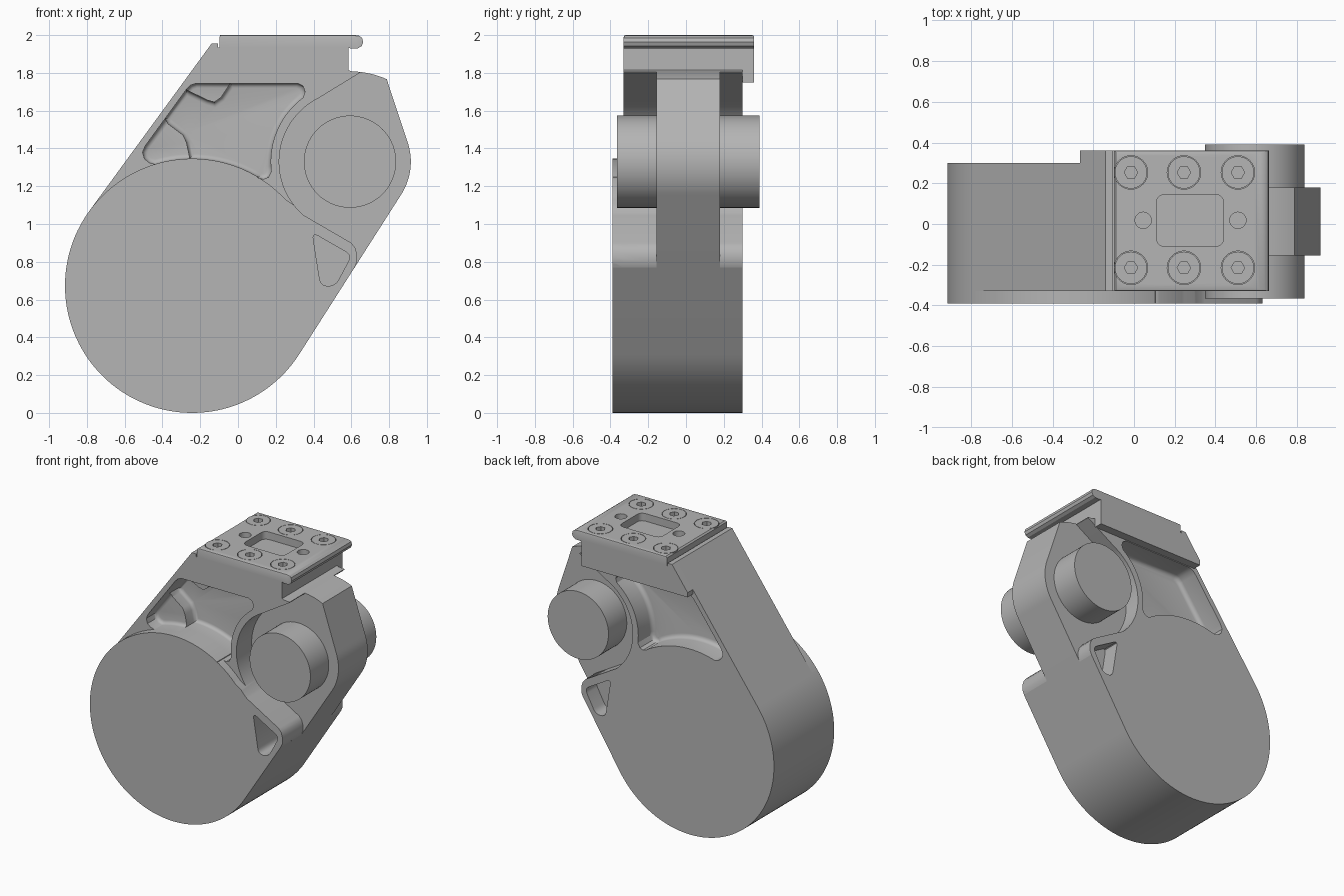
import bpy, bmesh
from math import sin, cos, radians
from mathutils import Vector

if "Cube" in bpy.data.objects:
    bpy.data.objects.remove(bpy.data.objects["Cube"])

DISC = (-0.243, 0.673)   # centre of the big round housing
BOSS = (0.593, 1.33)     # centre of the cross shaft

grey = bpy.data.materials.new("dark_grey")
grey.diffuse_color = (0.46, 0.46, 0.46, 1)
grey.use_nodes = True
grey.node_tree.nodes["Principled BSDF"].inputs["Base Color"].default_value = grey.diffuse_color


def arc(c, r, a0, a1, n):
    """Points on an arc, angles in degrees."""
    return [(c[0] + r * cos(radians(a0 + (a1 - a0) * i / n)),
             c[1] + r * sin(radians(a0 + (a1 - a0) * i / n))) for i in range(n + 1)]


def circle(c, r, n):
    return arc(c, r, 0, 360, n)[:-1]


def rounded(pts, r, n=5):
    """Round every corner of a polygon."""
    out = []
    for i, p in enumerate(pts):
        p, a, b = Vector(p), Vector(pts[i - 1]), Vector(pts[(i + 1) % len(pts)])
        s, e = p + (a - p).normalized() * r, p + (b - p).normalized() * r
        for k in range(n + 1):
            t = k / n
            out.append(tuple(s * (1 - t) ** 2 + p * 2 * t * (1 - t) + e * t * t))
    return out


def prism(name, pts, a, b, axis='y', fillet=0):
    """Extrude a profile from a to b; fillet rounds the rim at end b."""
    bm = bmesh.new()
    place = (lambda p, d: (p[0], d, p[1])) if axis == 'y' else (lambda p, d: (p[0], p[1], d))
    lo = [bm.verts.new(place(p, a)) for p in pts]
    hi = [bm.verts.new(place(p, b)) for p in pts]
    bm.faces.new(lo)
    end = bm.faces.new(hi)
    for i in range(len(pts)):
        bm.faces.new((lo[i - 1], lo[i], hi[i], hi[i - 1]))
    bmesh.ops.recalc_face_normals(bm, faces=bm.faces)
    if fillet:
        bmesh.ops.bevel(bm, geom=list(end.edges), offset=fillet, segments=4,
                        profile=0.5, affect='EDGES', clamp_overlap=False)
    me = bpy.data.meshes.new(name)
    bm.to_mesh(me)
    bm.free()
    me.materials.append(grey)
    ob = bpy.data.objects.new(name, me)
    bpy.context.collection.objects.link(ob)
    return ob


def activate(ob):
    bpy.ops.object.select_all(action='DESELECT')
    ob.select_set(True)
    bpy.context.view_layer.objects.active = ob


def cut(ob, *cutters):
    """Subtract the cutters from the object and discard them."""
    for c in cutters:
        activate(ob)
        m = ob.modifiers.new("cut", 'BOOLEAN')
        m.operation, m.solver, m.object = 'DIFFERENCE', 'EXACT', c
        bpy.ops.object.modifier_apply(modifier=m.name)
        bpy.data.objects.remove(c)


def smooth(ob):
    activate(ob)
    bpy.ops.object.shade_smooth_by_angle(angle=radians(30))


# Shared profile pieces
lug_corner = [(0.6174, 0.77), (0.63, 0.80), (0.63, 0.84), (0.62, 0.875), (0.60, 0.90)]
triangle = rounded([(0.393, 0.955), (0.602, 0.835), (0.515, 0.672), (0.438, 0.672)], 0.038)
boss_side = arc(BOSS, 0.42, 187, 132, 14)
pocket_top_right = [(0.345, 1.67), (0.355, 1.70), (0.345, 1.73), (0.315, 1.745)]
pocket_low_right = [(0.105, 1.245), (0.135, 1.237), (0.16, 1.247)]

# Main body: full silhouette
body = prism("main_body",
             arc(DISC, 0.673, 143.8, 327.3, 72)
             + arc(BOSS, 0.322, -33, 19, 16)
             + arc(BOSS, 0.478, 66, 89, 8)
             + [(0.585, 1.815), (0.585, 1.935), (-0.105, 1.935),
                (-0.105, 1.955), (-0.14, 1.955)], -0.39, 0.30)

# Step the front back, leaving the raised disc and its corner lug
step = (arc(DISC, 0.673, 43, 143, 50) + [(-1.0, 1.2), (-1.0, 2.2), (1.3, 2.2), (1.3, 0.77)]
        + lug_corner)
cut(body, prism("cutter", step, -0.6, -0.33))

# Clearance around the shaft, leaving the central web
clearance = (arc(BOSS, 0.375, 117, 229, 36) + lug_corner[::-1]
             + [(1.3, 0.77), (1.3, 1.9), (0.645, 1.9), (0.645, 1.80)])
cut(body, prism("cutter", clearance, -0.6, -0.155), prism("cutter", clearance, 0.6, 0.18))

# Weight-saving pockets above the housing, and the lug pockets
pocket = (arc(DISC, 0.673, 107, 59, 24) + pocket_low_right + boss_side + pocket_top_right
          + [(-0.22, 1.745), (-0.25, 1.735), (-0.275, 1.71), (-0.49, 1.415),
             (-0.505, 1.38), (-0.495, 1.345), (-0.47, 1.325)])
deep = (arc(DISC, 0.673, 91, 59, 16) + pocket_low_right + boss_side + pocket_top_right
        + [(-0.04, 1.745), (-0.09, 1.67), (-0.125, 1.645), (-0.16, 1.655),
           (-0.275, 1.71), (-0.385, 1.559), (-0.37, 1.53), (-0.29, 1.47), (-0.272, 1.43)])
cut(body, prism("cutter", pocket, -0.5, -0.22, fillet=0.025),
    prism("cutter", deep, -0.5, -0.12, fillet=0.025),
    prism("cutter", pocket, 0.5, 0.14, fillet=0.03),
    prism("cutter", triangle, -0.5, -0.155), prism("cutter", triangle, 0.5, 0.18))
smooth(body)

# Ledge that widens the head at the back
prism("rear_ledge", [(-0.265, 1.75), (0.585, 1.75), (0.585, 1.935), (-0.105, 1.935),
                     (-0.105, 1.955), (-0.14, 1.955), (-0.265, 1.784)], 0.30, 0.36)

# Cross shaft
smooth(prism("cross_shaft", circle(BOSS, 0.244, 72), -0.365, 0.39))

# Mounting plate with overhanging rounded lip, top edges eased
plate = prism("mounting_plate",
              [(-0.098, 1.935), (0.585, 1.935), (0.595, 1.93), (0.635, 1.93), (0.655, 1.942),
               (0.663, 1.963), (0.657, 1.985), (0.64, 1.997), (0.62, 2.0), (-0.088, 2.0),
               (-0.098, 1.99)], -0.33, 0.36)
bm = bmesh.new()
bm.from_mesh(plate.data)
rim = [e for e in bm.edges if min(v.co.z for v in e.verts) > 1.995
       and abs(e.verts[0].co.y - e.verts[1].co.y) < 0.01]
bmesh.ops.bevel(bm, geom=rim, offset=0.01, segments=2, profile=0.5, affect='EDGES')
bm.to_mesh(plate.data)
bm.free()

window = rounded([(0.11, -0.11), (0.44, -0.11), (0.44, 0.145), (0.11, 0.145)], 0.045)
cut(plate, prism("cutter", window, 1.945, 2.1, 'z'))
for x in (0.045, 0.51):
    cut(plate, prism("cutter", circle((x, 0.018), 0.04, 32), 1.945, 2.1, 'z'))

# Six socket-head screws in counterbores
for x in (-0.015, 0.245, 0.51):
    for y in (-0.215, 0.253):
        cut(plate, prism("cutter", circle((x, y), 0.082, 40), 1.965, 2.1, 'z'))
        screw = prism("screw", circle((x, y), 0.079, 40), 1.96, 2.0, 'z')
        cut(screw, prism("cutter", circle((x, y), 0.033, 6), 1.97, 2.1, 'z'))
        smooth(screw)
smooth(plate)
